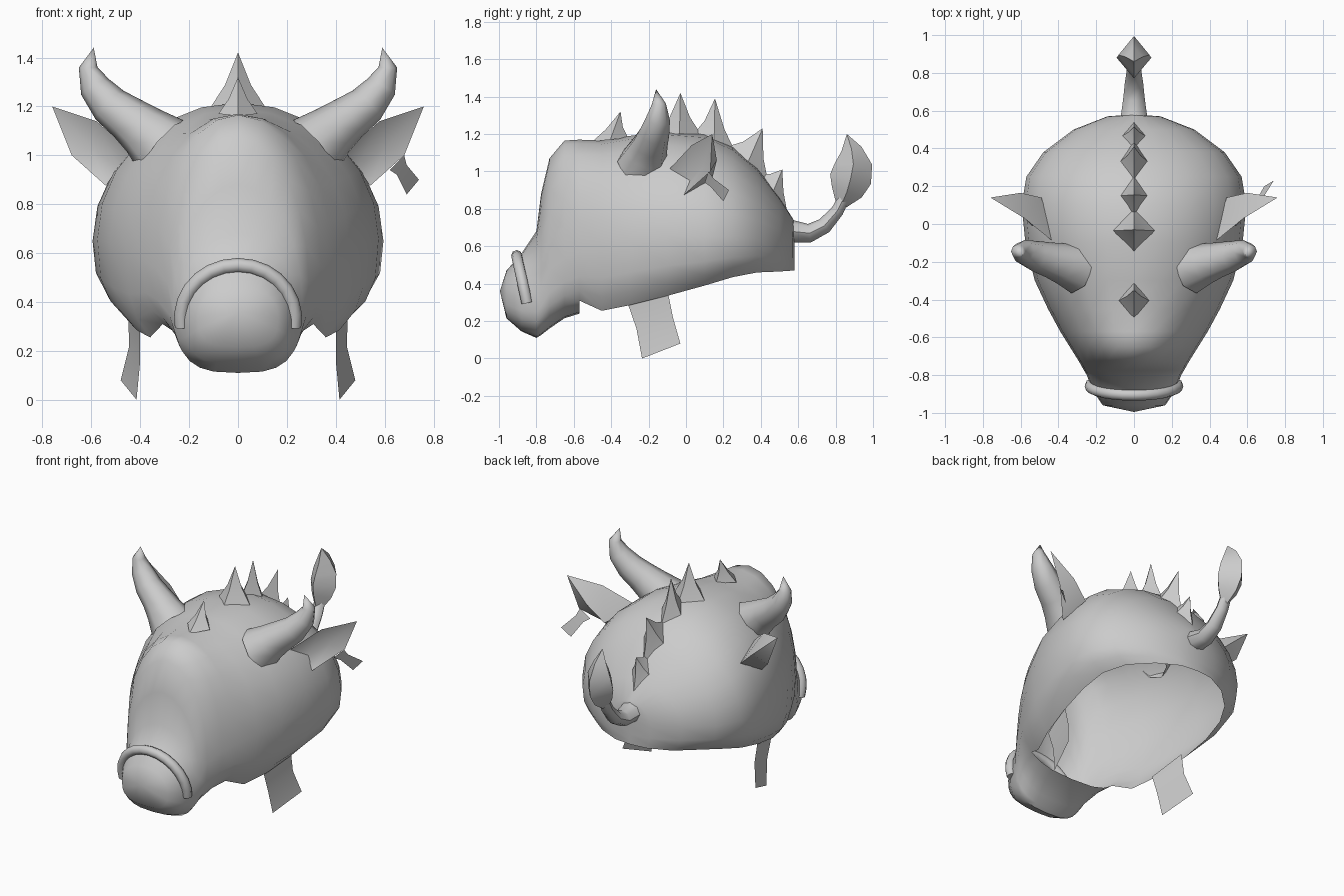
import bpy, bmesh
from math import sin, cos, pi, radians
from mathutils import Vector

cube = bpy.data.objects.get("Cube")
if cube:
    bpy.data.objects.remove(cube)

grey = bpy.data.materials.new("light_grey")
grey.use_nodes = True
grey.diffuse_color = (0.6, 0.6, 0.6, 1)
grey.node_tree.nodes["Principled BSDF"].inputs["Base Color"].default_value = (0.6, 0.6, 0.6, 1)
parts = []


def add_part(name, verts, faces, mirror=False):
    bm = bmesh.new()
    vs = [bm.verts.new(v) for v in verts]
    for f in faces:
        bm.faces.new([vs[i] for i in f])
    bmesh.ops.delete(bm, geom=[v for v in bm.verts if not v.link_faces], context='VERTS')
    bmesh.ops.remove_doubles(bm, verts=bm.verts, dist=0.0005)
    bmesh.ops.recalc_face_normals(bm, faces=bm.faces)
    mesh = bpy.data.meshes.new(name)
    bm.to_mesh(mesh)
    bm.free()
    mesh.materials.append(grey)
    ob = bpy.data.objects.new(name, mesh)
    bpy.context.collection.objects.link(ob)
    if mirror:
        ob.modifiers.new("mirror", 'MIRROR')
    parts.append(ob)


def ring_faces(rows, n, keep=lambda i, j: True):
    return [(i * n + j, i * n + (j + 1) % n, (i + 1) * n + (j + 1) % n, (i + 1) * n + j)
            for i in range(rows - 1) for j in range(n) if keep(i, j)]


def tube(name, path, ref, sides, mirror=False, stretch=1.0, caps=False):
    """Loft round sections along (x, y, z, radius) points."""
    pts = [Vector(p[:3]) for p in path]
    verts = []
    for i, p in enumerate(pts):
        t = (pts[min(i + 1, len(pts) - 1)] - pts[max(i - 1, 0)]).normalized()
        a = (Vector(ref) - t * t.dot(Vector(ref))).normalized()
        b = t.cross(a)
        r = path[i][3]
        verts += [p + a * r * stretch * cos(2 * pi * k / sides) + b * r * sin(2 * pi * k / sides)
                  for k in range(sides)]
    faces = ring_faces(len(pts), sides)
    if caps:
        faces += [range(sides), range(len(verts) - sides, len(verts))]
    add_part(name, verts, faces, mirror)


# Hollow head: y, top, widest height, bottom, half width
sections = [
    (-0.995, 0.36, 0.36, 0.36, 0.0),
    (-0.96, 0.47, 0.34, 0.215, 0.165),
    (-0.88, 0.56, 0.33, 0.145, 0.22),
    (-0.80, 0.68, 0.34, 0.11, 0.25),
    (-0.775, 0.88, 0.38, 0.125, 0.265),
    (-0.73, 1.07, 0.48, 0.16, 0.29),
    (-0.65, 1.165, 0.54, 0.215, 0.34),
    (-0.57, 1.17, 0.57, 0.24, 0.39),
    (-0.45, 1.165, 0.61, 0.255, 0.455),
    (-0.30, 1.19, 0.64, 0.285, 0.525),
    (-0.10, 1.215, 0.66, 0.335, 0.575),
    (0.10, 1.20, 0.65, 0.39, 0.595),
    (0.25, 1.13, 0.65, 0.435, 0.57),
    (0.38, 1.02, 0.64, 0.46, 0.48),
    (0.50, 0.86, 0.63, 0.465, 0.32),
    (0.57, 0.75, 0.61, 0.47, 0.14),
    (0.58, 0.73, 0.60, 0.47, 0.0),
]
SEG, RIM, CLOSED, SQUARE = 24, 9, 7, 0.68
verts = []
for i, (y, top, mid, bottom, w) in enumerate(sections):
    low = mid - bottom
    if i > CLOSED:
        low /= abs(cos(2 * pi * RIM / SEG)) ** SQUARE
    for j in range(SEG):
        s, c = sin(2 * pi * j / SEG), cos(2 * pi * j / SEG)
        if c < -0.001:
            side = 1 if s > 0 else -1
            verts.append((w * side * abs(s) ** SQUARE if abs(s) > 0.001 else 0, y,
                          mid - low * abs(c) ** SQUARE))
        else:
            verts.append((w * s, y, mid + (top - mid) * c))
add_part("head_shell", verts, ring_faces(
    len(sections), SEG, lambda i, j: i < CLOSED or j < RIM or j >= SEG - RIM))

# Horns
tube("horns", [(0.31, -0.23, 1.035, 0.14), (0.385, -0.21, 1.10, 0.11), (0.45, -0.19, 1.15, 0.094),
               (0.525, -0.17, 1.205, 0.082), (0.585, -0.15, 1.28, 0.065),
               (0.613, -0.145, 1.36, 0.038), (0.59, -0.16, 1.44, 0)],
     (0, 1, 0), 8, True)

# Cupped ears
tip, top_mid, top_base = (0.76, 0.14, 1.2), (0.58, 0.03, 1.14), (0.42, -0.1, 1.0)
low_mid, low_base = (0.68, 0.13, 1.0), (0.54, -0.01, 0.875)
back_mid, back_base = (0.6, 0.165, 1.06), (0.49, 0.14, 0.96)
fold_mid, fold_base = (0.6, 0.09, 1.03), (0.49, 0.02, 0.95)
ear = [tip, top_mid, top_base, low_mid, low_base, back_mid, back_base, fold_mid, fold_base]
ear_faces = []
for m, b in ((5, 6), (7, 8)):
    ear_faces += [(0, 1, m), (1, 2, b, m), (m, b, 4, 3), (0, m, 3)]
add_part("ears", ear, ear_faces, True)

# Tag on the left ear
add_part("ear_tag", [(0.62, 0.10, 0.94), (0.68, 0.12, 1.0), (0.69, 0.15, 0.96),
                     (0.74, 0.23, 0.90), (0.69, 0.20, 0.84), (0.65, 0.13, 0.92)],
         [(0, 1, 2, 5), (5, 2, 3, 4)])

# Chin straps
add_part("chin_straps", [(0.40, -0.31, 0.29), (0.45, -0.10, 0.37), (0.445, -0.07, 0.22),
                         (0.40, -0.265, 0.16), (0.48, -0.03, 0.08), (0.415, -0.235, 0.0)],
         [(0, 1, 2, 3), (3, 2, 4, 5)], True)

# Nose ring
ring_path = []
for k in range(15):
    a = radians(-10 + 200 * k / 14)
    z = 0.335 + 0.215 * sin(a)
    ring_path.append((0.232 * cos(a), -0.85 - 0.22 * (z - 0.3), z, 0.03))
tube("nose_ring", ring_path, (0, 1, 0), 8, caps=True)

# Tail and its tuft
tube("tail", [(0, 0.56, 0.68, 0.062), (0, 0.66, 0.67, 0.05), (0, 0.74, 0.71, 0.043),
              (0, 0.81, 0.79, 0.034), (0, 0.85, 0.87, 0.03)], (1, 0, 0), 8, stretch=1.15)
tube("tail_tuft", [(0, 0.83, 0.82, 0.03), (0, 0.86, 0.89, 0.085), (0, 0.88, 0.96, 0.112),
                   (0, 0.895, 1.04, 0.10), (0, 0.885, 1.12, 0.055), (0, 0.86, 1.2, 0)],
     (1, 0, 0), 4, stretch=0.82)


def spike(name, front, back, half, apex):
    """Fin-like pyramid with hollow flanks, standing on the crest."""
    f, b, a = (Vector((0, *p)) for p in (front, back, apex))
    side = Vector((half, 0, 0))
    mid = (f + b) / 2
    base = [f, mid + side, b, mid - side]
    pts = [p.lerp(a, t) + (mid.lerp(a, t) - p.lerp(a, t)) * h
           for t, h in ((0, 0), (0.4, 0.2), (1, 0)) for p in base]
    add_part(name, pts, ring_faces(3, 4))


spikes = [((-0.50, 1.16), (-0.31, 1.18), 0.08, (-0.35, 1.32)),
          ((-0.15, 1.20), (0.08, 1.20), 0.11, (-0.03, 1.42)),
          ((0.04, 1.20), (0.26, 1.11), 0.075, (0.155, 1.39)),
          ((0.21, 1.13), (0.44, 0.94), 0.08, (0.41, 1.23)),
          ((0.39, 0.99), (0.54, 0.79), 0.065, (0.515, 1.01))]
for i, args in enumerate(spikes):
    spike(f"crest_spike_{i + 1}", *args)

# Smooth shading with sharp creases
bpy.ops.object.select_all(action='DESELECT')
for ob in parts:
    ob.select_set(True)
bpy.context.view_layer.objects.active = parts[0]
bpy.ops.object.shade_smooth_by_angle(angle=radians(50))
